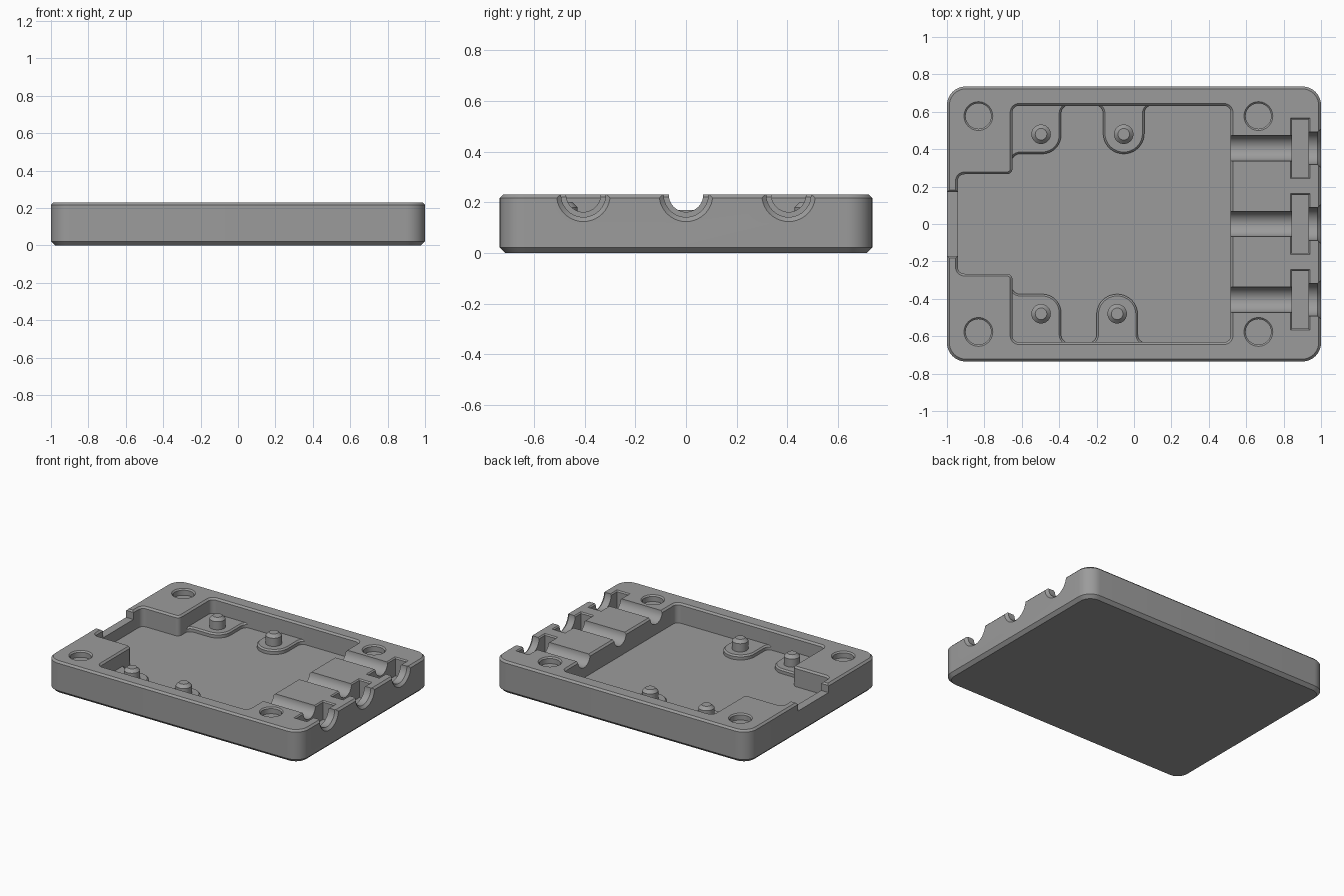
import bpy, bmesh, math
from mathutils import Vector

if "Cube" in bpy.data.objects:
    bpy.data.objects.remove(bpy.data.objects["Cube"])

TOP, FLOOR, SEG = 0.23, 0.09, 10

grey = bpy.data.materials.new("grey_plastic")
grey.diffuse_color = (0.33, 0.33, 0.33, 1)
grey.use_nodes = True
grey.node_tree.nodes["Principled BSDF"].inputs["Base Color"].default_value = grey.diffuse_color


def outline(pts, grow):
    """Counter-clockwise right-angled outline (x, y, corner radius), rounded and offset."""
    out, n = [], len(pts)
    for i, (x, y, r) in enumerate(pts):
        p = Vector((x, y))
        u1 = (p - Vector(pts[i - 1][:2])).normalized()
        u2 = (Vector(pts[(i + 1) % n][:2]) - p).normalized()
        p = p + grow * Vector((u1.y + u2.y, -u1.x - u2.x))
        turn = 1 if u1.cross(u2) > 0 else -1
        if r:
            r = max(r + turn * grow, 0)
        c = p + r * (u2 - u1)
        for k in range(SEG + 1):
            a = math.pi / 2 * k / SEG
            out.append(c + r * (u1 * math.sin(a) - u2 * math.cos(a)))
    return out


def rect(x0, x1, y0, y1, r=0):
    return [(x0, y0, r), (x1, y0, r), (x1, y1, r), (x0, y1, r)]


def disc(x, y, r):
    return rect(x - r, x + r, y - r, y + r, r)


def stack(name, pts, levels, place=lambda x, y, z: (x, y, z)):
    """Solid from one outline repeated at levels of (height, grow)."""
    bm = bmesh.new()
    rings = [[bm.verts.new(place(p.x, p.y, z)) for p in outline(pts, g)]
             for z, g in levels]
    n = len(rings[0])
    for a, b in zip(rings, rings[1:]):
        for i in range(n):
            j = (i + 1) % n
            bm.faces.new((a[i], a[j], b[j], b[i]))
    bm.faces.new(rings[0])
    bm.faces.new(rings[-1])
    bmesh.ops.remove_doubles(bm, verts=bm.verts, dist=1e-5)
    bmesh.ops.recalc_face_normals(bm, faces=bm.faces)
    me = bpy.data.meshes.new(name)
    bm.to_mesh(me)
    bm.free()
    me.materials.append(grey)
    ob = bpy.data.objects.new(name, me)
    bpy.context.collection.objects.link(ob)
    return ob


def activate(ob):
    bpy.ops.object.select_all(action='DESELECT')
    ob.select_set(True)
    bpy.context.view_layer.objects.active = ob


def smooth(ob):
    activate(ob)
    bpy.ops.object.shade_smooth_by_angle(angle=math.radians(25))


def rim(bottom, c):
    """Cutter levels: straight walls with a chamfer of width c at the top face."""
    return [(bottom, 0), (TOP - c, 0), (TOP, c), (TOP + 0.1, c)]


# Tray body with chamfered top and bottom edges
tray = stack("tray_body", rect(-1, 1, -0.735, 0.735, 0.1),
             [(0, -0.022), (0.022, 0), (TOP - 0.013, 0), (TOP, -0.013)])
cutters = []

# Main pocket with the narrower left bay and a chamfered rim
pocket = [(0.517, -0.632, 0.035), (0.517, 0.632, 0.035), (-0.65, 0.632, 0.035),
          (-0.65, 0.266, 0.03), (-0.942, 0.266, 0.035), (-0.942, -0.266, 0.035),
          (-0.65, -0.266, 0.03), (-0.65, -0.632, 0.035)]
cutters.append(stack("pocket_cutter", pocket, rim(FLOOR, 0.012)))

# Notch in the left wall
cutters.append(stack("notch_cutter", rect(-1.1, -0.9, -0.172, 0.172), rim(0.17, 0.01)))

# Round recesses in the four corners
for x in (-0.832, 0.665):
    for y in (-0.577, 0.577):
        cutters.append(stack("recess_cutter", disc(x, y, 0.068), rim(TOP - 0.045, 0.009)))

# Cable channels, clamp slots and flared openings on the right
for cy in (-0.405, 0, 0.405):
    def along_x(x, y, z, cy=cy):
        return (z, cy + y, TOP + x)
    cutters.append(stack("channel_cutter", disc(0, 0, 0.068),
                         [(0.4, 0), (0.89, 0)], along_x))
    cutters.append(stack("opening_cutter", disc(0, 0, 0.088),
                         [(0.89, 0), (0.982, 0), (1.0, 0.018), (1.1, 0.018)], along_x))
    cutters.append(stack("slot_cutter", rect(0.845, 0.932, cy - 0.154, cy + 0.154),
                         rim(0.1, 0.008)))

for c in cutters:
    mod = tray.modifiers.new("cut", 'BOOLEAN')
    mod.operation, mod.solver, mod.object = 'DIFFERENCE', 'EXACT', c
    activate(tray)
    bpy.ops.object.modifier_apply(modifier=mod.name)
    bpy.data.objects.remove(c)
smooth(tray)

# Raised pads and locating pegs, along the back and front walls
PAD = FLOOR + 0.032
for side, sy, mid in (("back", 1, -0.055), ("front", -1, -0.09)):
    def flip(x, y, z, sy=sy):
        return (x, y * sy, z)
    x0, x1 = mid - 0.11, mid + 0.11
    round_pad = [(x0, 0.375, 0.109), (x1, 0.375, 0.109), (x1, 0.636, 0.045),
                 (x1 + 0.06, 0.636, 0), (x1 + 0.06, 0.69, 0), (x0 - 0.06, 0.69, 0),
                 (x0 - 0.06, 0.636, 0), (x0, 0.636, 0.045)]
    corner_pad = [(-0.71, 0.32, 0), (-0.654, 0.32, 0), (-0.654, 0.375, 0.045),
                  (-0.39, 0.375, 0.1), (-0.39, 0.636, 0.045), (-0.33, 0.636, 0),
                  (-0.33, 0.69, 0), (-0.71, 0.69, 0)]
    for kind, pts, px in (("round", round_pad, mid), ("corner", corner_pad, -0.497)):
        smooth(stack(f"{side}_{kind}_pad", pts,
                     [(FLOOR - 0.02, 0), (PAD - 0.01, 0), (PAD, -0.01)], flip))
        smooth(stack(f"{side}_{kind}_peg", disc(px, 0.48, 0.052),
                     [(PAD - 0.02, 0), (0.18, 0), (0.201, -0.021)], flip))
